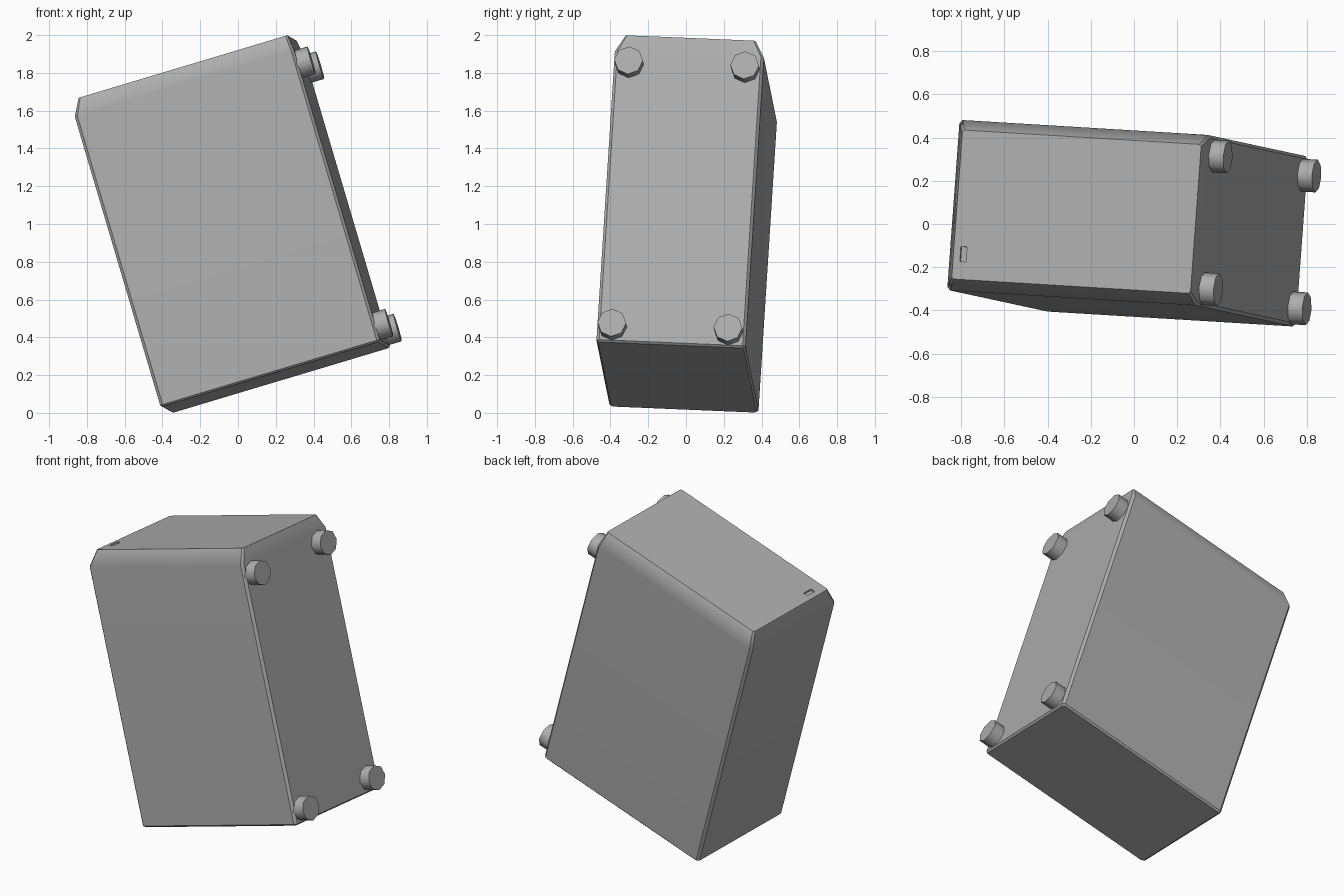
import bpy
import bmesh
import math
from mathutils import Matrix, Vector

cube = bpy.data.objects.get("Cube")
if cube:
    bpy.data.objects.remove(cube, do_unlink=True)

# Tilted frame shared by every part: Z along the case, X out through the feet
axis_z = Vector((-0.283, 0.061, 0.957)).normalized()
axis_x = Vector((0.957, -0.058, 0.287))
axis_x = (axis_x - axis_z * axis_x.dot(axis_z)).normalized()
axis_y = axis_z.cross(axis_x)
TILT = Matrix((axis_x, axis_y, axis_z)).transposed().to_4x4()

grey = bpy.data.materials.new("mid_grey")
grey.use_nodes = True
grey.diffuse_color = (0.417, 0.417, 0.417, 1)
bsdf = next(n for n in grey.node_tree.nodes if n.type == 'BSDF_PRINCIPLED')
bsdf.inputs["Base Color"].default_value = grey.diffuse_color


def finish(bm, name):
    """Turn a bmesh into a tilted, coloured object."""
    bmesh.ops.recalc_face_normals(bm, faces=bm.faces[:])
    bm.transform(TILT)
    mesh = bpy.data.meshes.new(name)
    bm.to_mesh(mesh)
    bm.free()
    mesh.materials.append(grey)
    obj = bpy.data.objects.new(name, mesh)
    bpy.context.collection.objects.link(obj)
    return obj


def activate(obj):
    bpy.ops.object.select_all(action='DESELECT')
    obj.select_set(True)
    bpy.context.view_layer.objects.active = obj


def smooth(obj, degrees):
    activate(obj)
    bpy.ops.object.shade_smooth_by_angle(angle=math.radians(degrees))


def ring(bm, x0, x1, y0, y1, z, c):
    """Rectangle with cut corners."""
    points = [(x0 + c, y0), (x1 - c, y0), (x1, y0 + c), (x1, y1 - c),
              (x1 - c, y1), (x0 + c, y1), (x0, y1 - c), (x0, y0 + c)]
    return [bm.verts.new((x, y, z)) for x, y in points]


# Case: stacked rings with a fine lower bevel and a deep upper chamfer
X0, X1, Y0, Y1, Z0, Z1 = -0.36, 0.855, -0.435, 0.357, 0.121, 1.82
bm = bmesh.new()
rings = [
    ring(bm, X0 + 0.012, X1 - 0.012, Y0 + 0.01, Y1 - 0.01, Z0, 0.012),
    ring(bm, X0, X1, Y0, Y1, Z0 + 0.01, 0.015),
    ring(bm, X0, X1, Y0, Y1, Z1 - 0.092, 0.015),
    ring(bm, X0 + 0.045, X1 - 0.014, Y0 + 0.05, Y1 - 0.05, Z1, 0.01),
]
for low, high in zip(rings, rings[1:]):
    for i in range(8):
        j = (i + 1) % 8
        bm.faces.new((low[i], low[j], high[j], high[i]))
bm.faces.new(rings[0])
bm.faces.new(rings[-1])
case = finish(bm, "case")

# Small shallow socket sunk into the top
bm = bmesh.new()
bmesh.ops.create_cube(bm, size=1, matrix=Matrix.Translation((-0.267, -0.267, Z1))
                      @ Matrix.Diagonal((0.03, 0.07, 0.024, 1)))
cutter = finish(bm, "socket_cutter")
cutter.hide_render = True
cut = case.modifiers.new("socket", 'BOOLEAN')
cut.operation = 'DIFFERENCE'
cut.solver = 'EXACT'
cut.object = cutter
activate(case)
bpy.ops.object.modifier_apply(modifier=cut.name)
bpy.data.objects.remove(cutter, do_unlink=True)

smooth(case, 36)
weighted = case.modifiers.new("flat_panels", 'WEIGHTED_NORMAL')
weighted.keep_sharp = True

# Four eight-sided feet on the side panel
for y, side in ((-0.353, "front"), (0.264, "back")):
    for z, level in ((0.207, "lower"), (1.658, "upper")):
        bm = bmesh.new()
        place = (Matrix.Translation((X1 + 0.03, y, z))
                 @ Matrix.Rotation(math.radians(90), 4, 'Y'))
        bmesh.ops.create_cone(bm, cap_ends=True, segments=8, radius1=0.076,
                              radius2=0.076, depth=0.08, matrix=place)
        smooth(finish(bm, f"{level}_{side}_foot"), 50)
